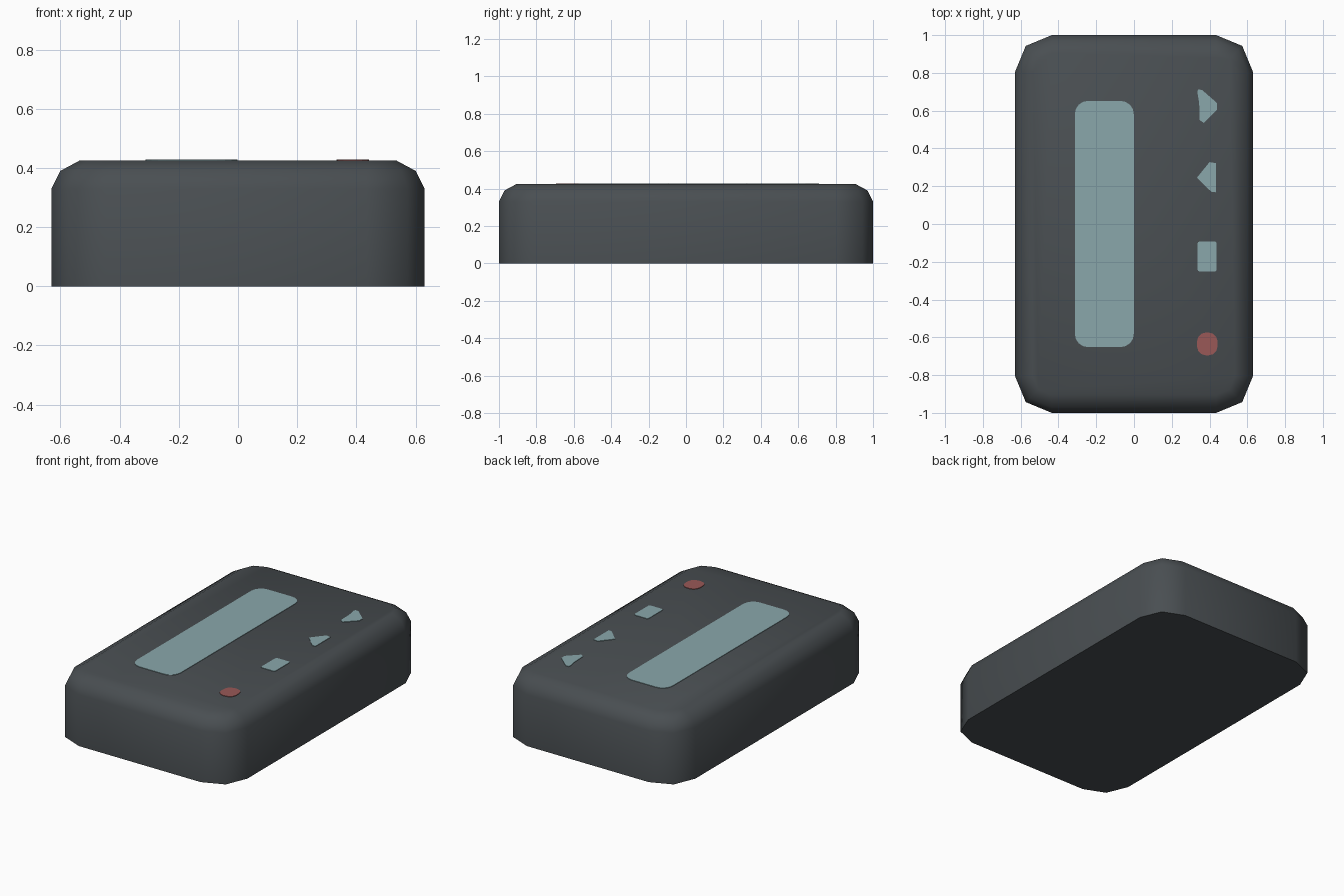
import bpy, bmesh, math

if "Cube" in bpy.data.objects:
    bpy.data.objects.remove(bpy.data.objects["Cube"])

W, L, H = 0.63, 1.0, 0.425      # half width, half length, height
LIFT = 0.003                    # thickness of painted plates


def material(name, rgb):
    m = bpy.data.materials.new(name)
    m.diffuse_color = (*rgb, 1)
    m.use_nodes = True
    m.node_tree.nodes["Principled BSDF"].inputs["Base Color"].default_value = m.diffuse_color
    return m


DARK = material("dark_grey", (0.067, 0.077, 0.084))
TEAL = material("pale_teal", (0.255, 0.390, 0.410))
RED = material("muted_red", (0.320, 0.098, 0.096))


def rounded_rect(hx, hy, r, steps, cx=0, cy=0):
    """Outline of a rectangle with arc corners, counter-clockwise."""
    pts = []
    for k, (sx, sy) in enumerate([(1, 1), (-1, 1), (-1, -1), (1, -1)]):
        for i in range(steps + 1):
            a = math.pi / 2 * (k + i / steps)
            pts.append((cx + sx * (hx - r) + r * math.cos(a),
                        cy + sy * (hy - r) + r * math.sin(a)))
    return pts


def loft(name, rings, mat):
    """Join stacked outlines [(points, z), ...] into a closed solid."""
    bm = bmesh.new()
    loops = [[bm.verts.new((x, y, z)) for x, y in pts] for pts, z in rings]
    for a, b in zip(loops, loops[1:]):
        n = len(a)
        for i in range(n):
            j = (i + 1) % n
            bm.faces.new((a[i], a[j], b[j], b[i]))
    bm.faces.new(loops[0][::-1])
    bm.faces.new(loops[-1])
    mesh = bpy.data.meshes.new(name)
    bm.to_mesh(mesh)
    bm.free()
    mesh.materials.append(mat)
    ob = bpy.data.objects.new(name, mesh)
    bpy.context.collection.objects.link(ob)
    return ob


def plate(name, pts, mat):
    return loft(name, [(pts, H - 0.001), (pts, H + LIFT)], mat)


# Case with rounded corners and a softened top rim: (inset, z)
profile = [(0, 0), (0, 0.33), (0.03, 0.39), (0.095, H)]
case = loft("case", [(rounded_rect(W - d, L - d, 0.195 - d, 2), z)
                     for d, z in profile], DARK)
bpy.context.view_layer.objects.active = case
case.select_set(True)
bpy.ops.object.shade_smooth_by_angle(angle=math.radians(60))

# Long display window
plate("display", rounded_rect(0.156, 0.652, 0.07, 4, cx=-0.157), TEAL)

# Column of button symbols
plate("forward_button", [(0.335, 0.70), (0.345, 0.64), (0.348, 0.55), (0.37, 0.535),
                         (0.44, 0.605), (0.44, 0.64), (0.36, 0.71), (0.34, 0.712)], TEAL)
plate("back_button", [(0.333, 0.245), (0.41, 0.17), (0.433, 0.168),
                      (0.433, 0.24), (0.433, 0.322), (0.40, 0.328)], TEAL)
plate("stop_button", rounded_rect(0.051, 0.08, 0.012, 2, cx=0.387, cy=-0.172), TEAL)
plate("record_button", rounded_rect(0.054, 0.06, 0.045, 3, cx=0.388, cy=-0.635), RED)
